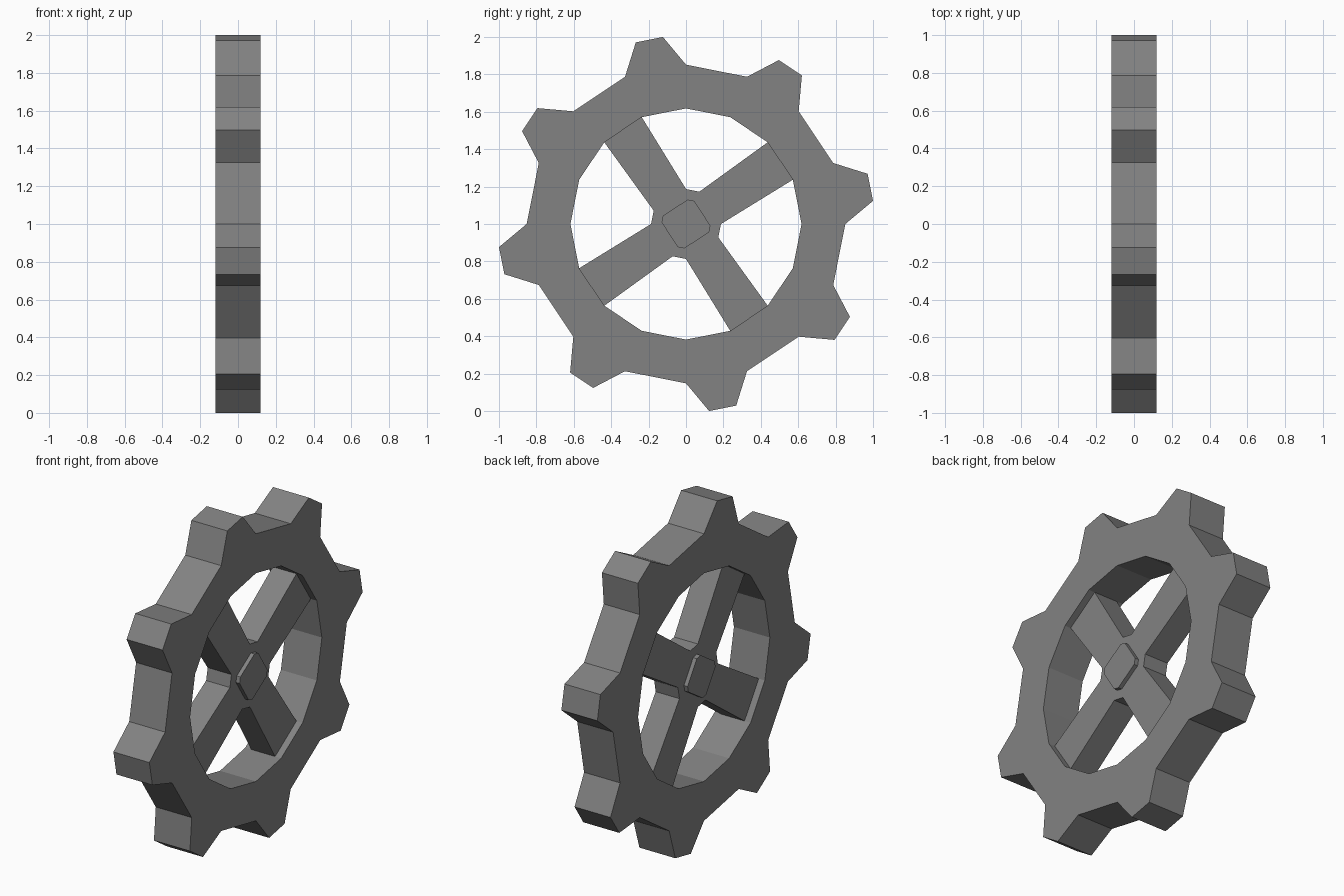
import bpy, bmesh
from math import cos, sin, radians

if "Cube" in bpy.data.objects:
    bpy.data.objects.remove(bpy.data.objects["Cube"])

STEP = 22.5                                   # sixteen-sided wheel
RIM_X, SPOKE_X, BOSS_X = 0.118, 0.078, 0.102  # half thicknesses
OUT_R, TIP_R, IN_R, HUB_R, BOSS_R = 0.852, 1.0076, 0.618, 0.187, 0.131
TIP_HALF = 4.2                                # half angle of a tooth tip

metal = bpy.data.materials.new("dark_grey")
metal.diffuse_color = (0.224, 0.224, 0.224, 1)
metal.use_nodes = True
metal.node_tree.nodes["Principled BSDF"].inputs["Base Color"].default_value = metal.diffuse_color


def pt(x, r, deg):
    a = radians(deg)
    return (x, r * cos(a), 1 + r * sin(a))


def add_face(bm, pts):
    bm.faces.new([bm.verts.new(p) for p in pts])


def wall(bm, path, half):
    # strip of quads across the thickness along (radius, angle) points
    for p, q in zip(path, path[1:]):
        add_face(bm, [pt(-half, *p), pt(-half, *q), pt(half, *q), pt(half, *p)])


def both_sides(bm, path, half):
    for x in (-half, half):
        add_face(bm, [pt(x, *p) for p in path])


def finish(bm, name):
    bmesh.ops.remove_doubles(bm, verts=bm.verts, dist=1e-4)
    bmesh.ops.recalc_face_normals(bm, faces=bm.faces)
    me = bpy.data.meshes.new(name)
    bm.to_mesh(me)
    bm.free()
    me.materials.append(metal)
    ob = bpy.data.objects.new(name, me)
    bpy.context.collection.objects.link(ob)


# Toothed rim: a tooth on every second segment
bm = bmesh.new()
for i in range(16):
    a, b = i * STEP, (i + 1) * STEP
    m = (a + b) / 2
    edge = [(OUT_R, a), (OUT_R, b)]
    if i % 2 == 0:
        tooth = [(OUT_R, a), (TIP_R, m - TIP_HALF), (TIP_R, m + TIP_HALF), (OUT_R, b)]
        both_sides(bm, tooth, RIM_X)
        wall(bm, tooth, RIM_X)
    else:
        wall(bm, edge, RIM_X)
    both_sides(bm, edge + [(IN_R, b), (IN_R, a)], RIM_X)
    wall(bm, [(IN_R, a), (IN_R, b)], RIM_X)
finish(bm, "toothed_rim")

# Four spokes, joined at an eight-sided hub with a raised boss on each side
bm = bmesh.new()
hub = [(HUB_R, 90 * k + d) for k in range(4) for d in (0, 67.5)]
boss = [(BOSS_R, 90 * k + d) for k in range(4) for d in (-6, 68 + 10)]
boss = [(BOSS_R, 90 * k + d) for k in range(4) for d in (-4, 70)]
for k in range(4):
    s = 90 * k
    spoke = [(HUB_R, s), (IN_R, s + 22.5), (IN_R, s + 45), (HUB_R, s + 67.5)]
    both_sides(bm, spoke, SPOKE_X)
    wall(bm, spoke[:2], SPOKE_X)
    wall(bm, spoke[2:], SPOKE_X)
    wall(bm, [(HUB_R, s + 67.5), (HUB_R, s + 90)], SPOKE_X)
for i in range(8):
    j = (i + 1) % 8
    both_sides(bm, [hub[i], hub[j], boss[j], boss[i]], SPOKE_X)
    for side in (-1, 1):
        add_face(bm, [pt(side * SPOKE_X, *boss[i]), pt(side * SPOKE_X, *boss[j]),
                      pt(side * BOSS_X, *boss[j]), pt(side * BOSS_X, *boss[i])])
both_sides(bm, boss, BOSS_X)
finish(bm, "spokes_and_hub")
